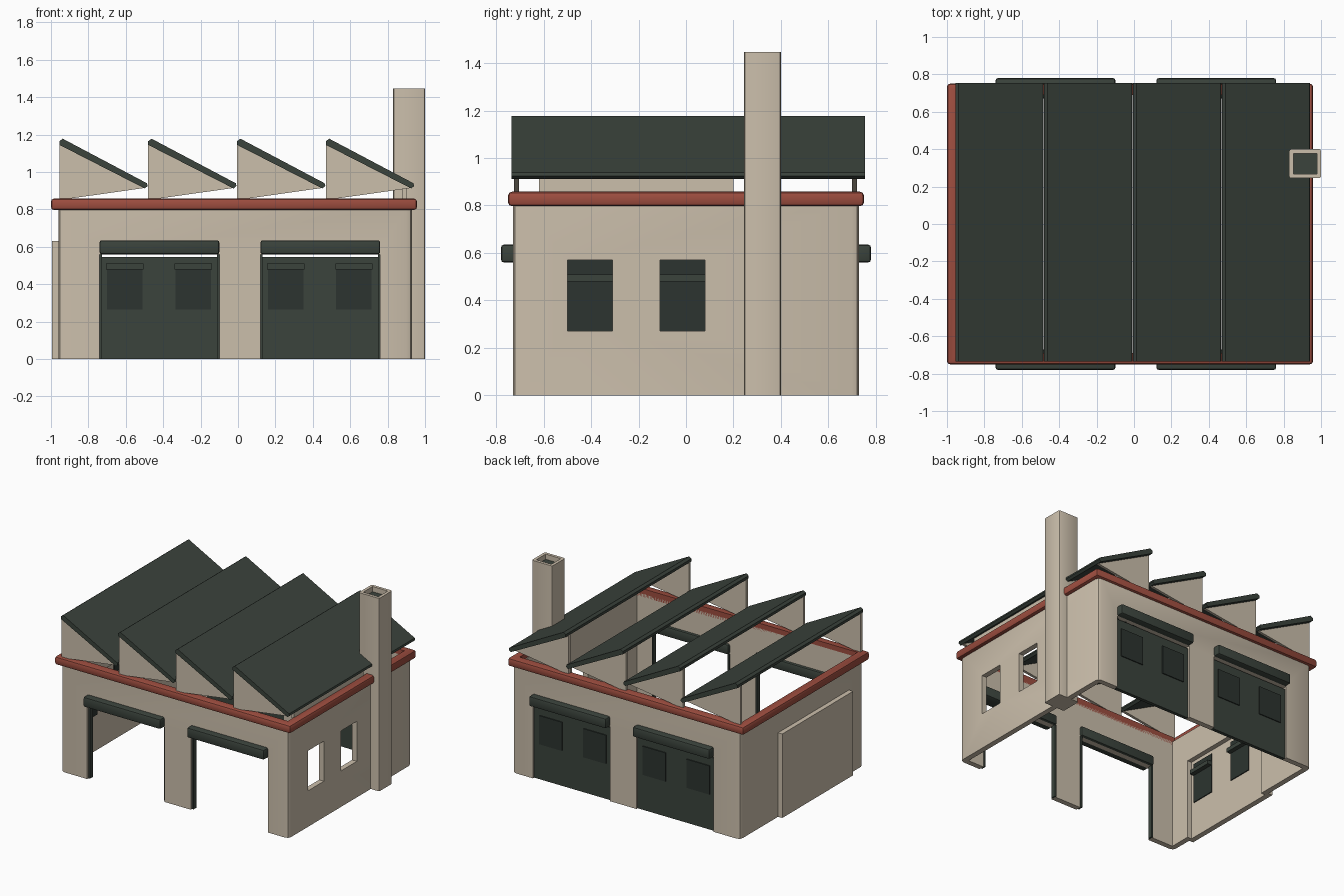
import bpy, bmesh

if "Cube" in bpy.data.objects:
    bpy.data.objects.remove(bpy.data.objects["Cube"])


def material(name, rgb):
    m = bpy.data.materials.new(name)
    m.use_nodes = True
    m.diffuse_color = (*rgb, 1)
    m.node_tree.nodes["Principled BSDF"].inputs["Base Color"].default_value = (*rgb, 1)
    return m


PLASTER = material("warm plaster", (0.60, 0.52, 0.41))
GREEN = material("dark green metal", (0.043, 0.056, 0.045))
RED = material("brick red trim", (0.34, 0.075, 0.05))
GLASS = material("dark glass", (0.025, 0.034, 0.029))


def finish(name, bm, mat):
    bmesh.ops.recalc_face_normals(bm, faces=bm.faces)
    mesh = bpy.data.meshes.new(name)
    bm.to_mesh(mesh)
    bm.free()
    obj = bpy.data.objects.new(name, mesh)
    bpy.context.scene.collection.objects.link(obj)
    if mat:
        mesh.materials.append(mat)
    return obj


def box(name, xs, ys, zs, mat, bevel=0, vertical_only=False):
    bm = bmesh.new()
    bmesh.ops.create_cube(bm, size=1)
    for v in bm.verts:
        v.co = [lim[0] if c < 0 else lim[1] for c, lim in zip(v.co, (xs, ys, zs))]
    if bevel:
        edges = [e for e in bm.edges
                 if not vertical_only or abs(e.verts[0].co.z - e.verts[1].co.z) > 0.01]
        bmesh.ops.bevel(bm, geom=edges, offset=bevel, segments=2, profile=0.5, affect='EDGES')
    return finish(name, bm, mat)


def extrude_y(name, profile, y0, y1, mat):
    """Extrude an x-z outline along y."""
    bm = bmesh.new()
    face = bm.faces.new([bm.verts.new((x, y0, z)) for x, z in profile])
    ext = bmesh.ops.extrude_face_region(bm, geom=[face])
    for v in ext["geom"]:
        if isinstance(v, bmesh.types.BMVert):
            v.co.y = y1
    return finish(name, bm, mat)


def cut(obj, *holes):
    """Cut box-shaped holes out of an object."""
    for hole in holes:
        cutter = box("cutter", *hole, None)
        cutter.hide_render = True
        mod = obj.modifiers.new("cut", 'BOOLEAN')
        mod.operation, mod.solver, mod.object = 'DIFFERENCE', 'EXACT', cutter
        bpy.context.view_layer.update()
        dg = bpy.context.evaluated_depsgraph_get()
        mesh = bpy.data.meshes.new_from_object(obj.evaluated_get(dg))
        obj.modifiers.clear()
        obj.data = mesh
        bpy.data.objects.remove(cutter)


# Main dimensions
X0, X1, Y, WALL, TOP = -0.96, 0.93, 0.73, 0.04, 0.82
DOORS = [(-0.74, -0.10), (0.12, 0.76)]
WINDOWS = [(-0.50, -0.31), (-0.11, 0.08)]
DOOR_TOP = 0.56

# Open-bottomed wall shell with door, window and side panel openings
walls = box("walls", (X0, X1), (-Y, Y), (0, TOP), PLASTER, 0.03, True)
cut(walls, ((X0 + WALL, X1 - WALL), (-Y + WALL, Y - WALL), (-1, 2)))
cut(walls, *[(d, (-1, 1), (-1, DOOR_TOP)) for d in DOORS])
cut(walls, *[((0.8, 1.1), w, (0.27, 0.57)) for w in WINDOWS])
cut(walls, ((-1.1, -0.8), (-0.53, 0.25), (-1, 0.60)))

# Raised panel on the blank side, with inner windows and ledges
box("side_panel", (-0.995, -0.955), (-0.56, 0.28), (0, 0.63), PLASTER)
for a, b in WINDOWS:
    box("side_panel_window", (-0.957, -0.948), (a, b), (0.27, 0.57), GLASS)
    box("side_panel_ledge", (-0.957, -0.915), (a, b), (0.48, 0.51), GREEN)

# Doorways: awnings front and back, open front frames, closed rear doors
for a, b in DOORS:
    for s in (-1, 1):
        box("awning", (a, b), sorted((s * 0.67, s * 0.78)), (DOOR_TOP, 0.635), GREEN, 0.012)
    for x in (a, b - 0.012):
        box("front_jamb", (x, x + 0.012), (-0.715, -0.68), (0, DOOR_TOP), GREEN)
    box("rear_door", (a, b), (0.69, 0.715), (0, 0.545), GREEN)
    for wx in (a + 0.04, b - 0.235):
        for y in (0.683, 0.714):
            box("rear_door_window", (wx, wx + 0.19), (y, y + 0.008), (0.265, 0.48), GLASS)
        box("rear_door_ledge", (wx - 0.005, wx + 0.195), (0.665, 0.692), (0.48, 0.51), GREEN)

# Red band around the wall top
trim = box("roof_trim", (-1.0, 0.957), (-0.75, 0.75), (0.797, 0.858), RED, 0.016)
cut(trim, ((-0.94, 0.897), (-0.69, 0.69), (0.5, 1)))

# Sawtooth roof: sloped panels with triangular ends
for i in range(4):
    x = -0.955 + 0.475 * i
    e = x + 0.468
    extrude_y("roof_panel", [(x, 1.145), (x, 1.165), (x + 0.018, 1.178), (e, 0.94),
                             (e + 0.004, 0.925), (e - 0.012, 0.912)], -0.735, 0.755, GREEN)
    for y in (-0.725, 0.70):
        extrude_y("roof_gable", [(x, 0.85), (x, 1.15), (e - 0.01, 0.915)], y, y + 0.02, PLASTER)

# Low strip closing the roof beside the chimney
box("roof_side_strip", (0.88, 0.90), (-0.62, 0.2), (0.85, 0.925), PLASTER)

# Square hollow chimney with a grate inside
chimney = box("chimney", (0.83, 1.0), (0.245, 0.40), (0, 1.447), PLASTER, 0.01, True)
cut(chimney, ((0.852, 0.978), (0.267, 0.378), (1.2, 2)))
box("chimney_grate", (0.85, 0.98), (0.265, 0.38), (1.40, 1.408), GREEN)

# Soft shading on the rounded parts
for obj in bpy.context.scene.objects:
    obj.select_set(obj.type == 'MESH')
bpy.context.view_layer.objects.active = walls
bpy.ops.object.shade_smooth_by_angle()
